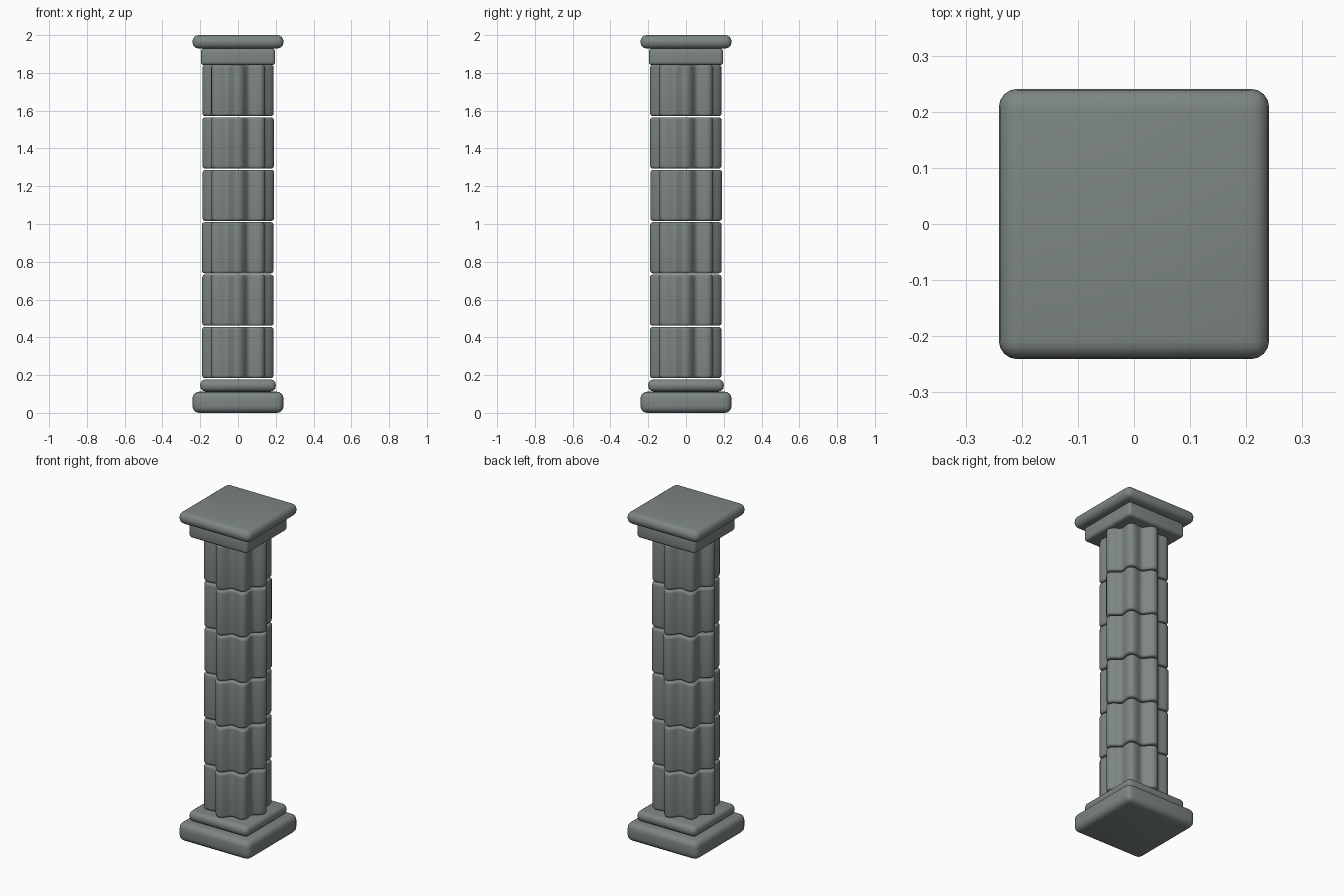
import bpy
import bmesh
import math
import random

random.seed(4)
cube = bpy.data.objects.get("Cube")
if cube:
    bpy.data.objects.remove(cube, do_unlink=True)

stone = bpy.data.materials.new("grey_green_stone")
stone.use_nodes = True
COLOUR = (0.205, 0.24, 0.228, 1)
stone.diffuse_color = COLOUR
stone.node_tree.nodes["Principled BSDF"].inputs["Base Color"].default_value = COLOUR


def finish(bm, name, location, angle):
    bmesh.ops.recalc_face_normals(bm, faces=bm.faces)
    mesh = bpy.data.meshes.new(name)
    bm.to_mesh(mesh)
    bm.free()
    mesh.materials.append(stone)
    obj = bpy.data.objects.new(name, mesh)
    bpy.context.collection.objects.link(obj)
    obj.location = location
    bpy.ops.object.select_all(action='DESELECT')
    obj.select_set(True)
    bpy.context.view_layer.objects.active = obj
    bpy.ops.object.shade_smooth_by_angle(angle=math.radians(angle))
    return obj


def slab(name, half, bottom, top, bevel):
    """Square stone block with rounded edges."""
    bm = bmesh.new()
    bmesh.ops.create_cube(bm, size=1)
    bmesh.ops.scale(bm, vec=(2 * half, 2 * half, top - bottom), verts=bm.verts)
    bmesh.ops.bevel(bm, geom=bm.edges[:], offset=bevel, segments=4,
                    profile=0.5, affect='EDGES')
    finish(bm, name, (0, 0, (bottom + top) / 2), 40)


def fluted_drum(name, bottom, height, flutes=8, steps=96, bevel=0.014):
    """Shaft drum with wavy flutes and rounded rims."""
    bm = bmesh.new()
    arc = [i * math.pi / 8 for i in range(5)]
    lower = [(bevel * (1 - math.cos(a)), bevel * (1 - math.sin(a)))
             for a in reversed(arc)]
    lower = [(bevel * (1 - math.sin(a)), bevel * (1 - math.cos(a))) for a in arc]
    profile = lower + [(inset, height - z) for inset, z in reversed(lower)]
    rings = []
    for inset, z in profile:
        ring = []
        for i in range(steps):
            t = math.tau * i / steps
            r = 0.169 + 0.02 * math.cos(flutes * t) - inset
            ring.append(bm.verts.new((r * math.cos(t), r * math.sin(t), z)))
        rings.append(ring)
    for a, b in zip(rings, rings[1:]):
        for i in range(steps):
            j = (i + 1) % steps
            bm.faces.new((a[i], a[j], b[j], b[i]))
    bm.faces.new(rings[0])
    bm.faces.new(rings[-1])
    shift = [random.uniform(-0.002, 0.002) for _ in range(2)]
    finish(bm, name, (*shift, bottom), 50)


# Base
slab("base_plinth", 0.241, 0.0, 0.112, 0.035)
slab("base_step", 0.2, 0.114, 0.177, 0.028)

# Shaft
PITCH = 0.2775
for n in range(6):
    fluted_drum(f"shaft_drum_{n + 1}", 0.184 + n * PITCH, PITCH - 0.007)

# Capital
slab("capital_block", 0.197, 1.841, 1.93, 0.018)
slab("capital_slab", 0.241, 1.929, 2.0, 0.033)
